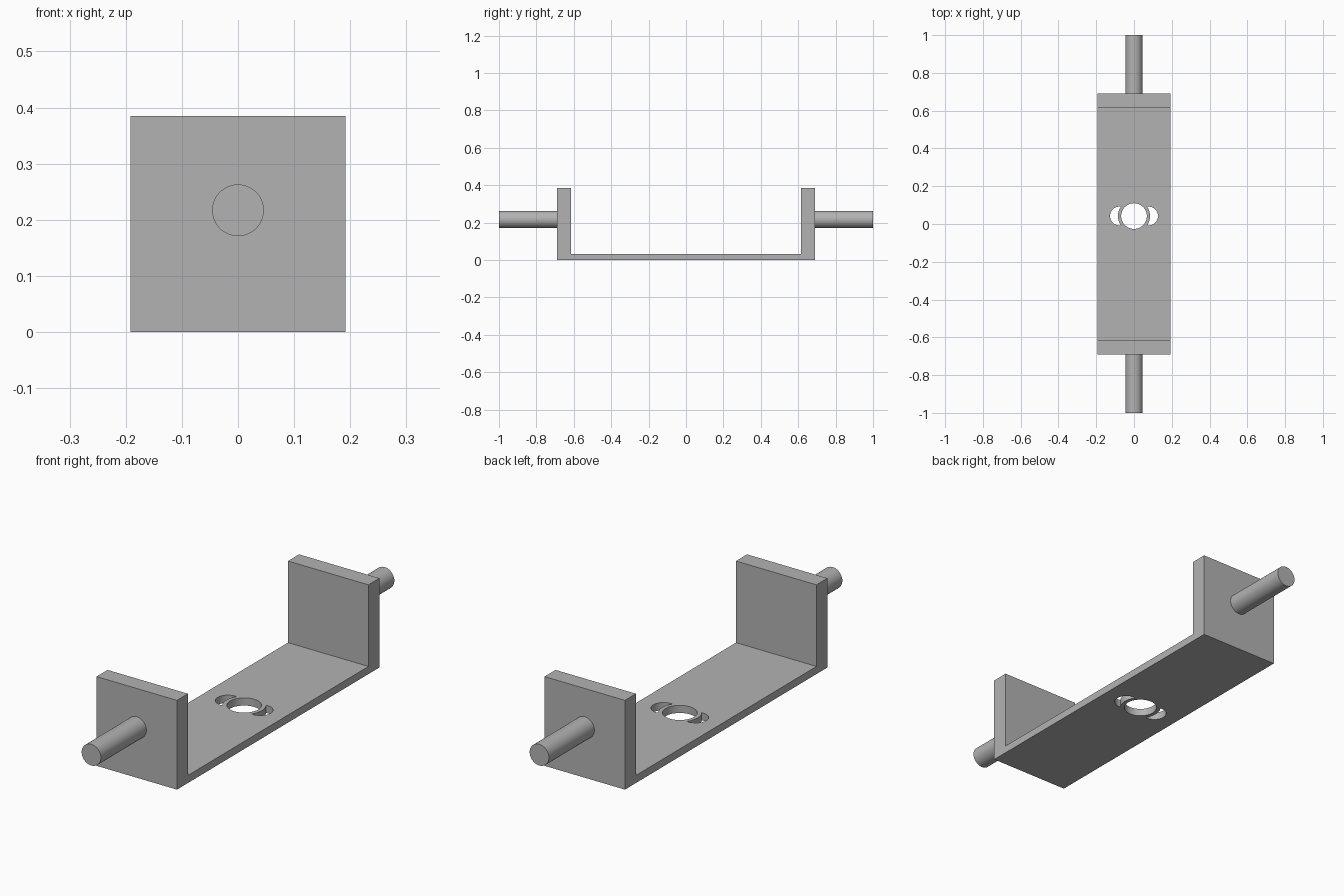
import bpy, bmesh, math
from math import sin, cos, pi, radians
from mathutils import Matrix

if "Cube" in bpy.data.objects:
    bpy.data.objects.remove(bpy.data.objects["Cube"], do_unlink=True)

HALF_WIDTH, HALF_LENGTH, INNER = 0.192, 0.69, 0.615
HEIGHT, FLOOR = 0.385, 0.033
HOLE_Y, HOLE_R, RING_R = 0.042, 0.068, 0.085
SLOT_X, SLOT_R = 0.077, 0.05
PIN_R, PIN_Z = 0.046, 0.217

metal = bpy.data.materials.new("light grey metal")
metal.use_nodes = True
grey = (0.45, 0.45, 0.45, 1)
metal.diffuse_color = grey
metal.node_tree.nodes["Principled BSDF"].inputs["Base Color"].default_value = grey


def prism(name, outline, depth):
    """Extrude a closed outline of 3D points along the depth vector."""
    bm = bmesh.new()
    face = bm.faces.new([bm.verts.new(p) for p in outline])
    out = bmesh.ops.extrude_face_region(bm, geom=[face])
    moved = [g for g in out["geom"] if isinstance(g, bmesh.types.BMVert)]
    bmesh.ops.translate(bm, verts=moved, vec=depth)
    bmesh.ops.recalc_face_normals(bm, faces=bm.faces)
    mesh = bpy.data.meshes.new(name)
    bm.to_mesh(mesh)
    bm.free()
    mesh.materials.append(metal)
    obj = bpy.data.objects.new(name, mesh)
    bpy.context.collection.objects.link(obj)
    return obj


def arc(cx, r, start, end, steps):
    return [(cx + r * cos(start + (end - start) * i / steps),
             r * sin(start + (end - start) * i / steps)) for i in range(steps + 1)]


def smooth(obj):
    bpy.ops.object.select_all(action="DESELECT")
    obj.select_set(True)
    bpy.context.view_layer.objects.active = obj
    bpy.ops.object.shade_smooth_by_angle(angle=radians(30))


# U-shaped bracket: half profile mirrored end to end
half = [(HALF_LENGTH, 0), (HALF_LENGTH, HEIGHT), (INNER, HEIGHT), (INNER, FLOOR)]
profile = half + [(-y, z) for y, z in reversed(half)]
bracket = prism("bracket", [(-HALF_WIDTH, y, z) for y, z in profile],
                (2 * HALF_WIDTH, 0, 0))

# Cutters: round centre hole with a crescent slot either side
tip_x = (SLOT_X ** 2 + RING_R ** 2 - SLOT_R ** 2) / (2 * SLOT_X)
tip_y = math.sqrt(RING_R ** 2 - tip_x ** 2)
outer = math.atan2(tip_y, tip_x - SLOT_X)
inner = math.atan2(tip_y, tip_x)
crescent = arc(SLOT_X, SLOT_R, -outer, outer, 24) + arc(0, RING_R, inner, -inner, 16)[1:-1]
outlines = {
    "centre_hole_cutter": arc(0, HOLE_R, 0, 2 * pi, 48)[:-1],
    "left_slot_cutter": crescent,
    "right_slot_cutter": [(-x, y) for x, y in crescent],
}
for name, outline in outlines.items():
    cutter = prism(name, [(x, y + HOLE_Y, -FLOOR) for x, y in outline], (0, 0, 3 * FLOOR))
    cutter.hide_render = True
    cut = bracket.modifiers.new(name, "BOOLEAN")
    cut.operation, cut.solver, cut.object = "DIFFERENCE", "EXACT", cutter
    bpy.context.view_layer.objects.active = bracket
    bpy.ops.object.modifier_apply(modifier=name)
    bpy.data.objects.remove(cutter, do_unlink=True)
smooth(bracket)

# Pivot pins on the outer faces of both end plates
for name, side in (("front_pin", -1), ("back_pin", 1)):
    pin = prism(name, [(x, side * HALF_LENGTH, z + PIN_Z)
                       for x, z in arc(0, PIN_R, 0, 2 * pi, 48)[:-1]],
                (0, side * (1 - HALF_LENGTH), 0))
    smooth(pin)
